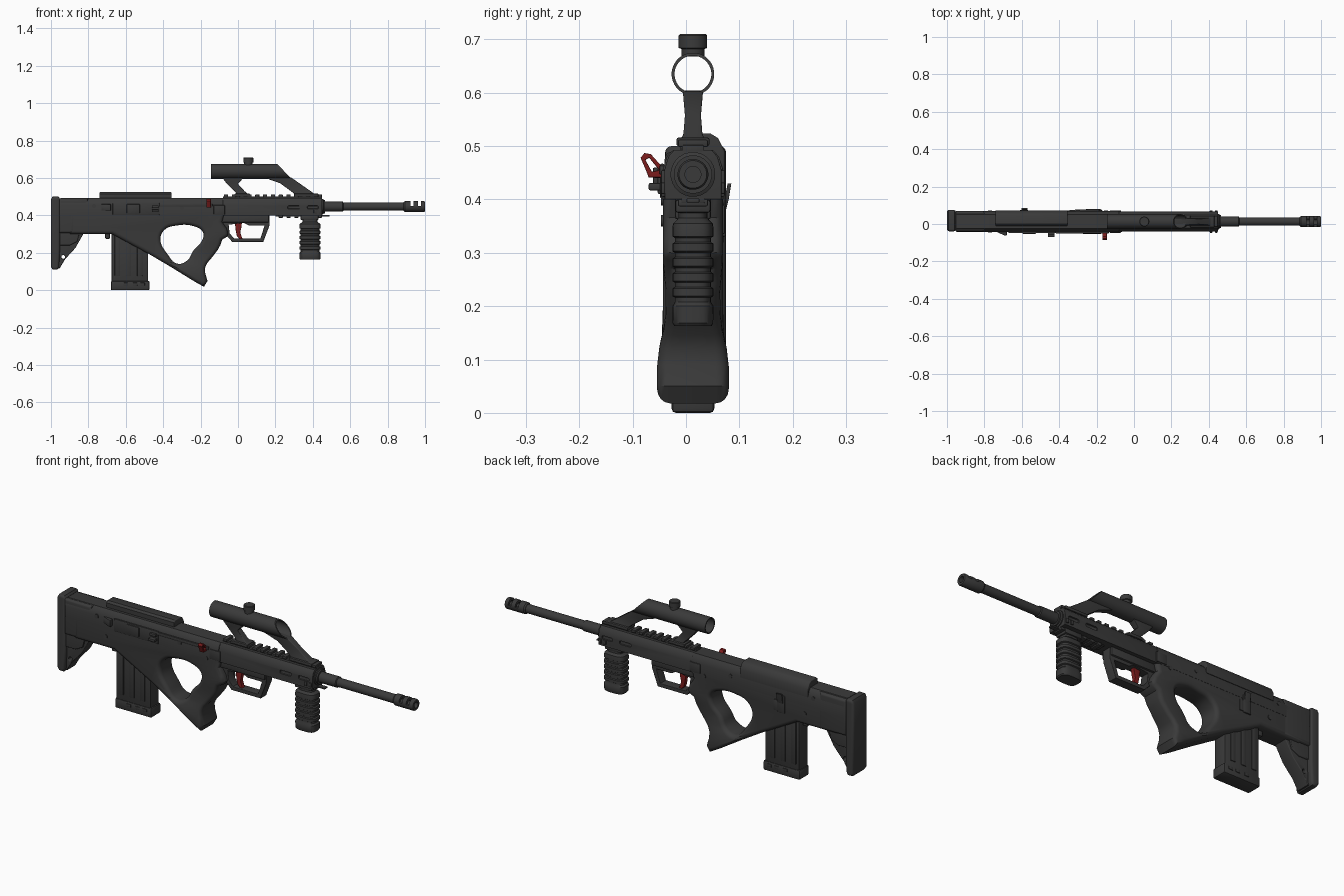
import bpy, bmesh, math
from mathutils import Vector

if "Cube" in bpy.data.objects:
    bpy.data.objects.remove(bpy.data.objects["Cube"])

C = 0.013  # y of the centre plane


def material(name, rgb):
    m = bpy.data.materials.new(name)
    m.diffuse_color = (*rgb, 1)
    m.use_nodes = True
    m.node_tree.nodes["Principled BSDF"].inputs["Base Color"].default_value = m.diffuse_color
    return m


DARK = material("dark grey", (0.042, 0.042, 0.042))
RED = material("dark red", (0.2, 0.012, 0.012))


def bake(ob, angle=35):
    """Apply modifiers, smooth the faces and keep hard edges sharp."""
    dg = bpy.context.evaluated_depsgraph_get()
    me = bpy.data.meshes.new_from_object(ob.evaluated_get(dg))
    ob.modifiers.clear()
    ob.data = me
    me.shade_smooth()
    me.set_sharp_from_angle(angle=math.radians(angle))
    return ob


def add(name, bm, mat=DARK, bevel=0, seg=2):
    bmesh.ops.recalc_face_normals(bm, faces=bm.faces)
    me = bpy.data.meshes.new(name)
    bm.to_mesh(me)
    bm.free()
    me.materials.append(mat)
    ob = bpy.data.objects.new(name, me)
    bpy.context.collection.objects.link(ob)
    if bevel:
        b = ob.modifiers.new("bevel", 'BEVEL')
        b.width, b.segments, b.limit_method = bevel, seg, 'ANGLE'
    return bake(ob)


def box(name, x, y, z, bevel=0.004, mat=DARK):
    bm = bmesh.new()
    bmesh.ops.create_cube(bm, size=1)
    for v in bm.verts:
        v.co = Vector([(r[0] + r[1]) / 2 + c * (r[1] - r[0]) for c, r in zip(v.co, (x, y, z))])
    return add(name, bm, mat, bevel)


def plate(name, loops, plane, mid, half, bevel=0.004, mat=DARK, warp=None):
    """Filled outline with holes; each loop is (points, smooth)."""
    cu = bpy.data.curves.new(name, 'CURVE')
    cu.dimensions, cu.fill_mode, cu.resolution_u = '2D', 'BOTH', 5
    cu.extrude, cu.bevel_depth, cu.offset, cu.bevel_resolution = half - bevel, bevel, -bevel, 3
    for pts, smooth in loops:
        if smooth:
            s = cu.splines.new('BEZIER')
            s.bezier_points.add(len(pts) - 1)
            for bp, p in zip(s.bezier_points, pts):
                bp.co = (*p, 0)
                bp.handle_left_type = bp.handle_right_type = 'AUTO'
        else:
            s = cu.splines.new('POLY')
            s.points.add(len(pts) - 1)
            for sp, p in zip(s.points, pts):
                sp.co = (*p, 0, 1)
        s.use_cyclic_u = True
    tmp = bpy.data.objects.new("tmp", cu)
    bpy.context.collection.objects.link(tmp)
    me = bpy.data.meshes.new_from_object(tmp.evaluated_get(bpy.context.evaluated_depsgraph_get()))
    bpy.data.objects.remove(tmp)
    bm = bmesh.new()
    bm.from_mesh(me)
    bmesh.ops.remove_doubles(bm, verts=bm.verts, dist=1e-4)
    for v in bm.verts:
        a, b, t = v.co
        if warp:
            t *= warp(a, b)
        v.co = (a, mid + t, b) if plane == 'xz' else (mid + t, a, b)
    return add(name, bm, mat)


def lathe(name, prof, origin, axis, n=24, sx=1, sy=1, power=1, closed=False):
    """Spin (distance, radius) pairs around x or z; power < 1 squares the section."""
    bm = bmesh.new()
    rings = []
    for d, r in prof:
        ring = []
        for i in range(n):
            a = math.tau * (i + .5) / n
            u, v = (math.copysign(abs(f) ** power, f) * r for f in (math.cos(a), math.sin(a)))
            co = (d, v * sy, u * sx) if axis == 'x' else (u * sx, v * sy, d)
            ring.append(bm.verts.new(Vector(origin) + Vector(co)))
        rings.append(ring)
    pairs = list(zip(rings, rings[1:])) + ([(rings[-1], rings[0])] if closed else [])
    for p, q in pairs:
        for i in range(n):
            bm.faces.new((p[i], p[(i + 1) % n], q[(i + 1) % n], q[i]))
    if not closed:
        bm.faces.new(rings[0])
        bm.faces.new(rings[-1])
    return add(name, bm)


def cut(ob, cutters):
    for c in cutters:
        m = ob.modifiers.new("cut", 'BOOLEAN')
        m.operation, m.object, m.solver = 'DIFFERENCE', c, 'EXACT'
    bake(ob)
    for c in cutters:
        bpy.data.objects.remove(c)


# --- lower body with grip and thumb hole -------------------------------------
outer = [(-.90, .47), (-.09, .47), (-.07, .42), (-.085, .366), (-.06, .33), (-.052, .30), (-.06, .285),
         (-.085, .27), (-.095, .24), (-.107, .217), (-.14, .174), (-.165, .145), (-.176, .12),
         (-.175, .09), (-.163, .05), (-.182, .018), (-.235, .048), (-.36, .125), (-.47, .19),
         (-.674, .30), (-.90, .30)]
hole = [(-.415, .275), (-.39, .325), (-.335, .345), (-.235, .342), (-.187, .31), (-.19, .27),
        (-.24, .21), (-.27, .16), (-.325, .142), (-.375, .19)]


def flare(x, z):
    k = max(0, min(1, (.16 - z) / .06)) * max(0, min(1, (x + .42) / .1))
    return 1 + .2 * k - .12 * max(0, 1 - abs(z - .21) / .07) * (x > -.3)


plate("lower_body", [(outer, False), (hole, True)], 'xz', C, .056, .02, warp=flare)

# --- upper receiver and handguard ---------------------------------------------
section = [(-.044, .40), (-.044, .455), (-.036, .48), (-.024, .493), (.05, .493), (.062, .48), (.07, .455), (.07, .40)]
plate("upper_receiver", [(section, False)], 'yz', -.515, .435, .003)
guard = [(C + (y - C) * .94, z) for y, z in section]
handguard = plate("handguard", [(guard, False)], 'yz', .18, .27, .003)
cut(handguard, [box("slot", x, y, (.434, .452), .006)
                for x in ((.265, .33), (.37, .43)) for y in ((-.06, -.033), (.059, .09))])
for s in (-1, 1):
    box("handguard_seam_band", (-.13, -.07), sorted((C + s * .05, C + s * .06)), (.405, .455), .003)
lathe("barrel_collar", [(.44, .042), (.455, .042), (.458, .036), (.465, .036)], (0, C, .447), 'x')

# --- accessory rails ------------------------------------------------------------
box("top_rail_base", (-.08, .45), (C - .02, C + .02), (.485, .502), .002)
box("bottom_rail_base", (.2, .45), (C - .022, C + .022), (.393, .41), .002)
for i in range(13):
    x = -.075 + i * .0418
    box("top_rail_tooth", (x, x + .022), (C - .028, C + .028), (.498, .512), .003)
    if i > 6:
        box("bottom_rail_tooth", (x, x + .022), (C - .028, C + .028), (.387, .401), .003)
box("rail_end_tab", (.44, .49), (C - .012, C + .012), (.394, .402), .002)
for x in (.405, .432):
    for s in (-1, 1):
        box("side_rail_tooth", (x, x + .015), sorted((C + s * .045, C + s * .06)), (.41, .432), .003)

# --- stock ------------------------------------------------------------------------
plate("stock_top", [([(-.96, .49), (-.80, .49), (-.80, .305), (-.96, .305)], False)], 'xz', C + .002, .055, .015)
leg = [(-.97, .34), (-.81, .34), (-.83, .295), (-.87, .225), (-.925, .165), (-.955, .115), (-.97, .115)]
eye = [(-.945, .178), (-.935, .188), (-.925, .178), (-.935, .168)]
plate("stock_leg", [(leg, False), (eye, True)], 'xz', C, .036, .004)
plate("stock_leg_step", [([(-.97, .33), (-.84, .33), (-.86, .26), (-.90, .24), (-.97, .24)], False)], 'xz', C, .044, .004)
pad = [(-1, .125), (-1, .485), (-.992, .5), (-.96, .5), (-.952, .49), (-.952, .22), (-.957, .125), (-.965, .11), (-.99, .11)]
plate("butt_pad", [(pad, False)], 'xz', C + .005, .057, .012)

# --- cheek rest ----------------------------------------------------------------------
rest = [(-.01, .485), (-.01, .515), (0, .524), (.045, .524), (.06, .515), (.073, .49), (.073, .45), (.06, .45)]
plate("cheek_rest", [(rest, False)], 'yz', -.548, .193, .004)

# --- magazine --------------------------------------------------------------------------
box("magazine", (-.675, -.48), (C - .036, C + .036), (.02, .34), .008)
box("magazine_base", (-.68, -.473), (C - .04, C + .04), (.0, .05), .008)
for s in (-1, 1):
    for x in (-.645, -.585, -.525):
        box("magazine_rib", (x - .014, x + .014), sorted((C + s * .03, C + s * .04)), (.075, .33), .003)
    for x in (-.6, -.55, -.51):
        box("magazine_base_stud", (x - .012, x + .012), sorted((C + s * .035, C + s * .043)), (.025, .04), .002)
box("magazine_catch", (-.71, -.685), (C - .02, C + .02), (.275, .31), .004)

# --- trigger group ----------------------------------------------------------------------
frame = [(-.09, .41), (.17, .41), (.168, .345), (.135, .258), (-.03, .258), (-.07, .30), (-.09, .36)]
opening = [(-.05, .35), (.03, .36), (.06, .345), (.142, .345), (.12, .277), (-.022, .277), (-.045, .305)]
plate("trigger_guard", [(frame, False), (opening, False)], 'xz', C, .024, .003)
box("trigger_housing", (-.09, .165), (C - .034, C + .034), (.362, .41), .006)
trigger = [(-.018, .37), (.022, .37), (.018, .335), (.012, .31), (.02, .285), (.026, .272), (.012, .27), (-.006, .29), (-.012, .32)]
plate("trigger", [(trigger, False)], 'xz', C, .011, .003, RED)

# --- charging handle -----------------------------------------------------------------------
loop = [(-.085, .478), (-.078, .487), (-.066, .485), (-.04, .456), (-.04, .441), (-.07, .441), (-.074, .452)]
gap = [(-.076, .474), (-.069, .478), (-.05, .455), (-.064, .452)]
plate("charging_handle", [(loop, False), (gap, False)], 'yz', -.157, .012, .002, RED)
box("charging_rail", (-.42, -.135), (-.05, -.04), (.447, .464), .003)

# --- ejection port, deflector and controls -----------------------------------------------
box("port_frame", (-.67, -.42), (-.049, -.04), (.402, .467), .003)
box("port_cover", (-.595, -.525), (-.053, -.04), (.41, .46), .003)
box("port_latch", (-.46, -.425), (-.07, -.04), (.417, .431), .003)
box("port_hinge", (-.46, -.425), (-.06, -.04), (.44, .454), .003)
wedge = [(-.74, -.04), (-.68, -.04), (-.68, -.062), (-.69, -.062)]
bm = bmesh.new()
f = bm.faces.new([bm.verts.new((x, y, .425)) for x, y in wedge])
ext = bmesh.ops.extrude_face_region(bm, geom=[f])
bmesh.ops.translate(bm, vec=(0, 0, .035), verts=[v for v in ext["geom"] if isinstance(v, bmesh.types.BMVert)])
add("case_deflector", bm, bevel=.003)
box("bolt_release_base", (-.61, -.565), (.06, .075), (.33, .42), .004)
lever = [(.065, .375), (.075, .38), (.08, .40), (.085, .43), (.078, .43), (.073, .405), (.065, .39)]
plate("bolt_release_lever", [(lever, False)], 'yz', -.585, .016, .001)
box("bolt_release_foot", (-.57, -.545), (.062, .073), (.335, .39), .003)
for x, z in ((-.77, .45), (-.30, .44), (-.15, .40), (-.72, .36)):
    bm = bmesh.new()
    bmesh.ops.create_cone(bm, cap_ends=True, segments=16, radius1=.011, radius2=.011, depth=.119)
    for v in bm.verts:
        v.co = (x + v.co.x, C + v.co.z, z + v.co.y)
    add("body_pin", bm)

# --- barrel and muzzle brake -----------------------------------------------------------------
lathe("barrel", [(.44, .027), (.56, .027), (.563, .022), (.9, .022)], (0, C, .447), 'x')
brake = lathe("muzzle_brake", [(.885, .024), (.892, .029), (.995, .029), (1, .026), (1, .015), (.9, .015), (.885, .015)],
              (0, C, .447), 'x', closed=True)
cut(brake, [box("slot", (x, x + .017), (C - .05, C + .05), (.45, .5), 0) for x in (.922, .962)])

# --- sight: open tube with slanted front, knob and two legs --------------------------------------
tube = lathe("sight_tube", [(-.145, .04), (.2, .04), (.2, .0345), (-.145, .0345)], (0, C, .635), 'x', 32, closed=True)
for v in tube.data.vertices:
    if v.co.x > 0:
        v.co.x = .21 + (.675 - v.co.z) * .95
lathe("sight_knob", [(.668, .022), (.682, .022), (.684, .027), (.707, .027), (.71, .024)], (.055, C, 0), 'z', 20)


def waist(x, z):
    return 1 + max(0, .53 - z) / .02 * .5 + max(0, z - .575) / .025 * .25


front_leg = [(.14, .602), (.22, .604), (.285, .602), (.345, .56), (.395, .525), (.42, .508), (.31, .508), (.285, .528), (.225, .572)]
rear_leg = [(-.085, .602), (.03, .602), (.0, .568), (.035, .53), (.06, .508), (.0, .508), (-.02, .53), (-.06, .57)]
plate("sight_front_leg", [(front_leg, False)], 'xz', C, .015, .003, warp=waist)
plate("sight_rear_leg", [(rear_leg, False)], 'xz', C, .015, .003, warp=waist)
for x in ((-.02, .065), (.3, .43)):
    box("sight_clamp", x, (C - .031, C + .031), (.5, .516), .004)

# --- ribbed foregrip ----------------------------------------------------------------------------
ribs = [(.395, .04), (.365, .04), (.355, .055)]
for i in range(5):
    z = .345 - i * .028
    ribs += [(z, .057), (z - .014, .057), (z - .017, .05), (z - .025, .05)]
ribs += [(.2, .057), (.168, .056), (.163, .052)]
lathe("foregrip", ribs, (.385, C, 0), 'z', 28, sx=1, sy=.68, power=.6)
box("foregrip_mount", (.335, .43), (C - .033, C + .033), (.375, .4), .005)
